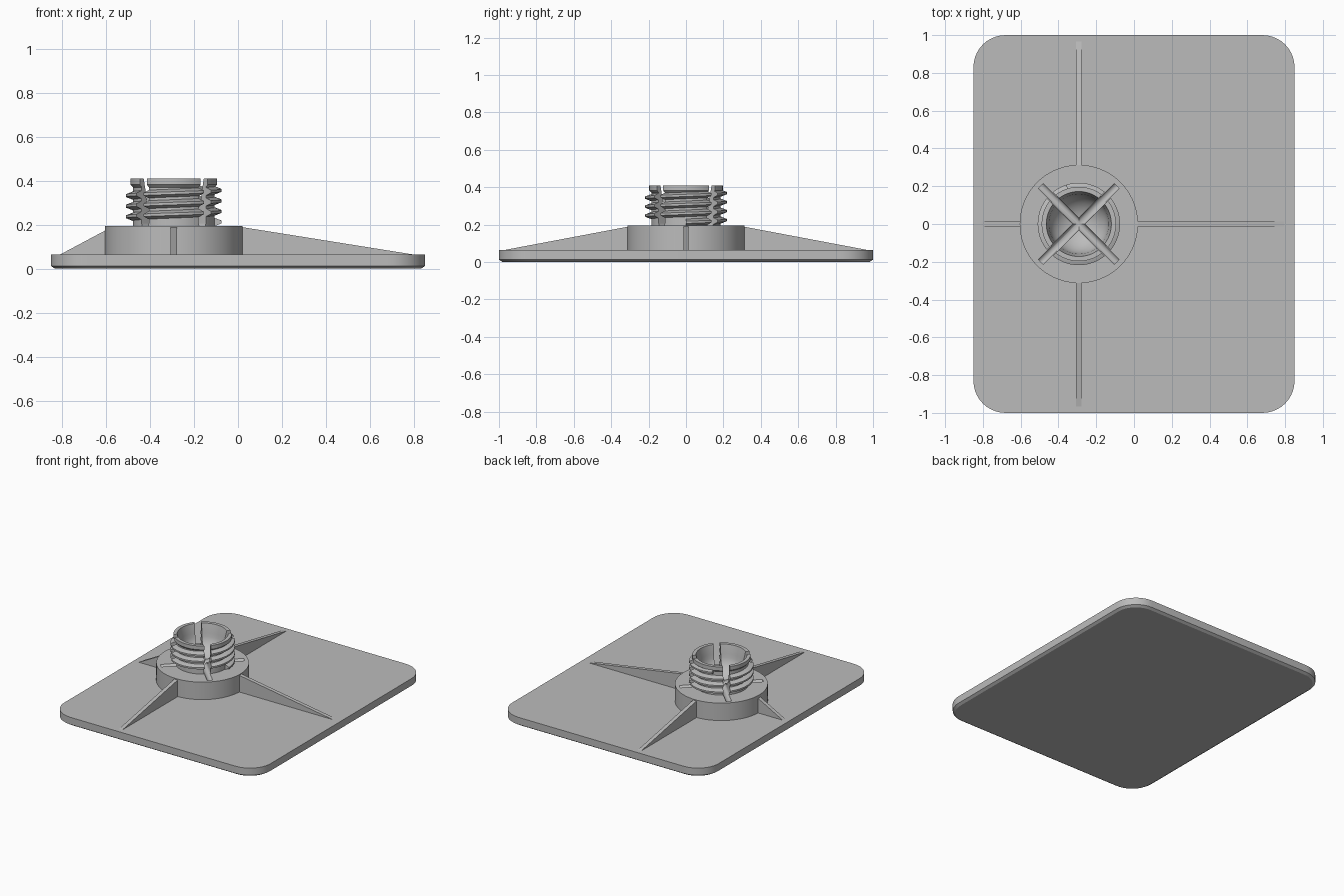
import bpy, bmesh, math
from mathutils import Matrix, Vector

cube = bpy.data.objects.get("Cube")
if cube:
    bpy.data.objects.remove(cube, do_unlink=True)

CX = -0.292            # socket axis
PLATE_TOP, BOSS_TOP, RIM = 0.065, 0.195, 0.41
BOSS_R = 0.313

grey = bpy.data.materials.new("plain grey")
grey.use_nodes = True
grey.diffuse_color = (0.5, 0.5, 0.5, 1)
grey.node_tree.nodes["Principled BSDF"].inputs["Base Color"].default_value = (0.5, 0.5, 0.5, 1)


def finish(bm, name):
    bmesh.ops.recalc_face_normals(bm, faces=bm.faces)
    mesh = bpy.data.meshes.new(name)
    bm.to_mesh(mesh)
    bm.free()
    mesh.materials.append(grey)
    obj = bpy.data.objects.new(name, mesh)
    bpy.context.collection.objects.link(obj)
    return obj


def activate(obj):
    bpy.ops.object.select_all(action='DESELECT')
    obj.select_set(True)
    bpy.context.view_layer.objects.active = obj


def smooth(obj):
    activate(obj)
    bpy.ops.object.shade_smooth_by_angle(angle=math.radians(30))


def loft(bm, rings, closed):
    """Bridge equal rings of vertices; cap the ends when not closed."""
    n = len(rings[0])
    pairs = list(zip(rings, rings[1:] + rings[:1])) if closed else list(zip(rings, rings[1:]))
    for a, b in pairs:
        for i in range(n):
            j = (i + 1) % n
            bm.faces.new((a[i], a[j], b[j], b[i]))
    if not closed:
        bm.faces.new(rings[0])
        bm.faces.new(rings[-1])


def lathe(name, profile, steps=72):
    bm = bmesh.new()
    rings = []
    for r, z in profile:
        rings.append([bm.verts.new((CX + r * math.cos(2 * math.pi * i / steps),
                                    r * math.sin(2 * math.pi * i / steps), z))
                      for i in range(steps)])
    loft(bm, rings, False)
    return finish(bm, name)


def extrude(name, outline, depth, matrix):
    """Extrude a 2D outline symmetrically along local z."""
    bm = bmesh.new()
    rings = [[bm.verts.new(matrix @ Vector((x, y, s * depth / 2))) for x, y in outline]
             for s in (-1, 1)]
    loft(bm, rings, False)
    return finish(bm, name)


# Base plate: rounded corners, small chamfer underneath
def rounded_rect(hx, hy, r, z, bm, seg=10):
    ring = []
    for k, (sx, sy) in enumerate(((1, 1), (-1, 1), (-1, -1), (1, -1))):
        for i in range(seg + 1):
            a = math.pi / 2 * (k + i / seg)
            ring.append(bm.verts.new((sx * (hx - r) + r * math.cos(a),
                                      sy * (hy - r) + r * math.sin(a), z)))
    return ring


bm = bmesh.new()
loft(bm, [rounded_rect(0.85 - c, 1 - c, 0.17 - c, z, bm)
          for c, z in ((0.018, 0), (0, 0.012), (0, PLATE_TOP))], False)
smooth(finish(bm, "base_plate"))

# Round boss
boss = lathe("boss", [(BOSS_R, PLATE_TOP - 0.02), (BOSS_R, BOSS_TOP)])

# Neck with a bowl-shaped socket
bowl = [(0.158 * math.cos(math.radians(a)), 0.345 - 0.142 * math.sin(math.radians(a)))
        for a in range(0, 90, 11)]
neck = lathe("socket_neck", [(0.185, 0.15), (0.185, 0.37), (0.197, 0.382), (0.197, RIM),
                             (0.172, RIM)] + bowl)

# Helical thread around the neck
PITCH, TURNS, STEPS = 0.048, 3.3, 60
section = [(0.175, -0.018), (0.187, -0.018), (0.218, -0.006),
           (0.218, 0.006), (0.187, 0.018), (0.175, 0.018)]
bm = bmesh.new()
rings = []
for i in range(int(TURNS * STEPS) + 1):
    a = 2 * math.pi * i / STEPS
    z0 = 0.212 + PITCH * i / STEPS
    rings.append([bm.verts.new((CX + r * math.cos(a), r * math.sin(a), z0 + z))
                  for r, z in section])
loft(bm, rings, False)
thread = finish(bm, "screw_thread")

# Two crossing round-bottomed slots split the neck into four fingers
W, FLOOR = 0.023, 0.184
slot = [(W * math.cos(math.pi * (1 + i / 8)), FLOOR + W + W * math.sin(math.pi * (1 + i / 8)))
        for i in range(9)] + [(W, 0.5), (-W, 0.5)]
for turn in (45, 135):
    place = (Matrix.Translation((CX, 0, 0)) @ Matrix.Rotation(math.radians(turn), 4, 'Z')
             @ Matrix.Rotation(math.pi / 2, 4, 'X'))
    cutter = extrude("slot_cutter", slot, 0.57, place)
    cutter.hide_render = True
    for part in (boss, neck, thread):
        activate(part)
        mod = part.modifiers.new("slot", 'BOOLEAN')
        mod.operation = 'DIFFERENCE'
        mod.solver = 'EXACT'
        mod.object = cutter
        bpy.ops.object.modifier_apply(modifier=mod.name)
    bpy.data.objects.remove(cutter, do_unlink=True)
for part in (boss, neck, thread):
    smooth(part)

# Triangular ribs from the boss out to the plate edges
ribs = {"left": (0, 1.085, 0.19), "back": (90, 0.965, 0.19),
        "right": (180, 0.515, 0.178), "front": (270, 0.965, 0.19)}
for side, (turn, reach, top) in ribs.items():
    place = (Matrix.Translation((CX, 0, 0)) @ Matrix.Rotation(math.radians(turn), 4, 'Z')
             @ Matrix.Rotation(math.pi / 2, 4, 'X'))
    inner = BOSS_R - 0.01
    extrude("rib_" + side, [(inner, PLATE_TOP - 0.01), (reach, PLATE_TOP - 0.01),
                            (reach, PLATE_TOP), (inner, top)], 0.028, place)
